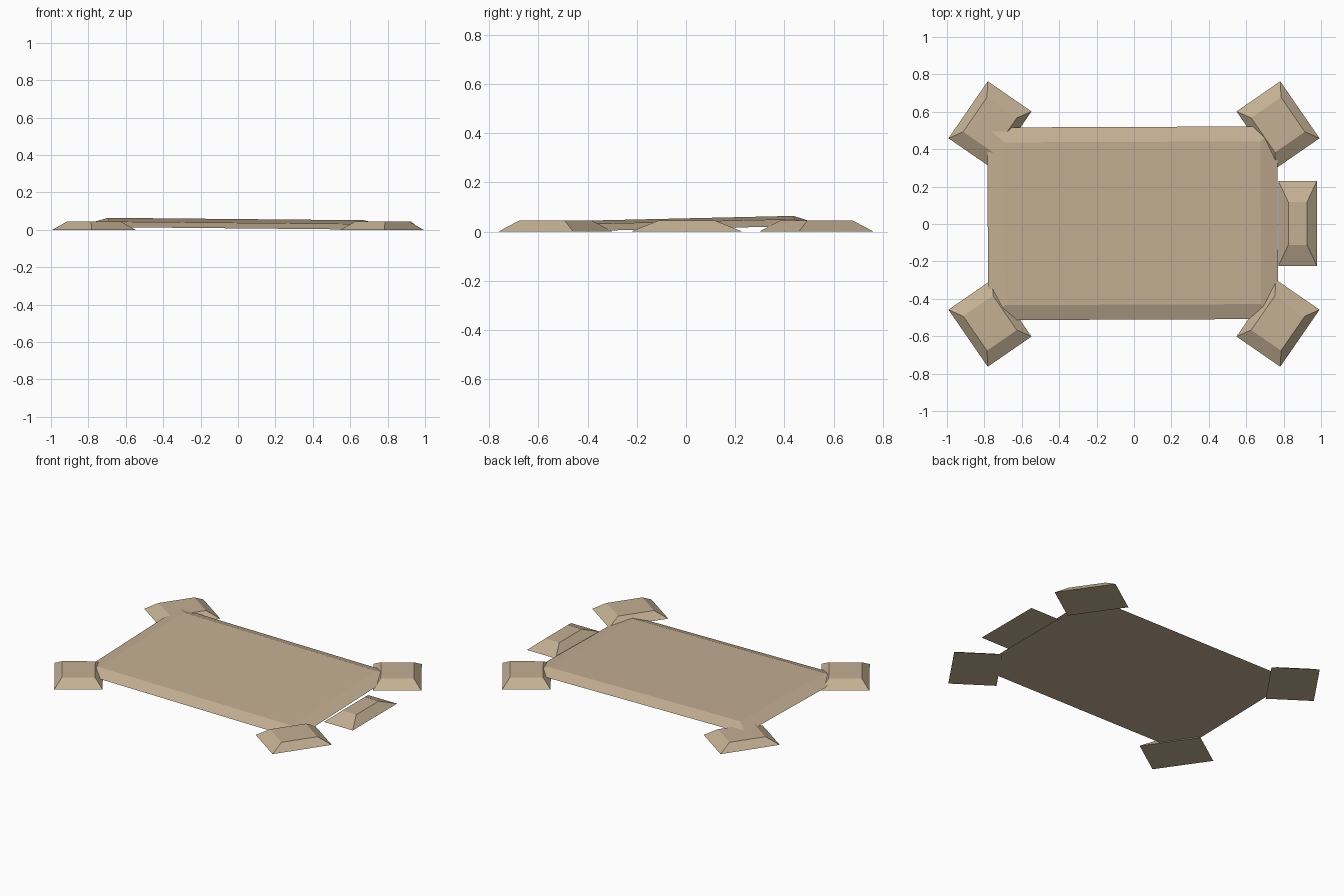
import bpy
import math
from mathutils import Matrix, Vector

cube = bpy.data.objects.get("Cube")
if cube:
    bpy.data.objects.remove(cube, do_unlink=True)

sand = bpy.data.materials.new("sand")
sand.use_nodes = True
colour = (0.55, 0.43, 0.295, 1)
sand.diffuse_color = colour
sand.node_tree.nodes["Principled BSDF"].inputs["Base Color"].default_value = colour

FOOT_HEIGHT = 0.045


def rect(hx, hy, z):
    return [Vector((sx * hx, sy * hy, z))
            for sx, sy in ((-1, -1), (1, -1), (1, 1), (-1, 1))]


def add_block(name, lower, upper, matrix):
    """Closed block with sloping sides between two four-cornered rings."""
    sides = [(i, (i + 1) % 4, (i + 1) % 4 + 4, i + 4) for i in range(4)]
    mesh = bpy.data.meshes.new(name)
    mesh.from_pydata([matrix @ v for v in lower + upper], [],
                     [(3, 2, 1, 0), (4, 5, 6, 7)] + sides)
    mesh.materials.append(sand)
    obj = bpy.data.objects.new(name, mesh)
    bpy.context.collection.objects.link(obj)


def tilt(ring, lift):
    """Raise the ring towards the back and the right-hand (-x) side."""
    for v in ring:
        v.z = lift - 0.0095 * v.x + 0.023 * v.y
    return ring


# Main slab, lying slightly tilted
slab_lower = tilt(rect(0.775, 0.515, 0), 0.0195)
slab_upper = tilt(rect(0.685, 0.435, 0), 0.0475)
add_block("main_slab", slab_lower, slab_upper,
          Matrix.Translation((-0.007, 0.004, 0)) @ Matrix.Rotation(0.004, 4, "Z"))

# Four splayed corner blocks
for depth, sy in (("front", -1), ("back", 1)):
    for side, sx in (("right", -1), ("left", 1)):
        place = (Matrix.Translation((sx * 0.77, sy * 0.53, 0))
                 @ Matrix.Rotation(-sx * sy * math.radians(55.4), 4, "Z"))
        add_block(f"{depth}_{side}_corner_block", rect(0.185, 0.142, 0),
                  rect(0.112, 0.097, FOOT_HEIGHT), place)

# Single block beside the left edge
add_block("side_block", rect(0.103, 0.227, 0), rect(0.05, 0.115, FOOT_HEIGHT),
          Matrix.Translation((0.875, 0.003, 0)))
